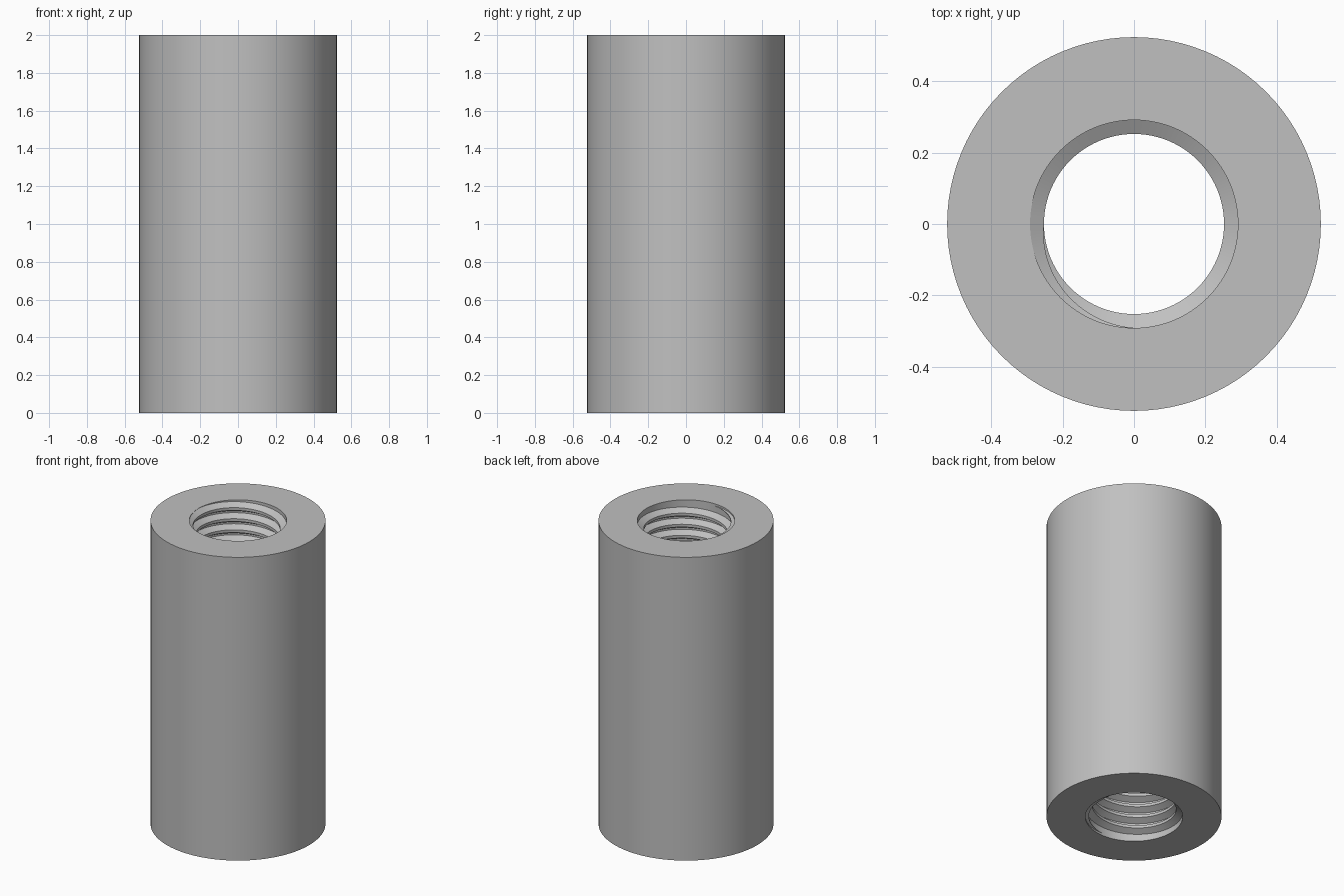
import bpy, bmesh, math

cube = bpy.data.objects.get("Cube")
if cube:
    bpy.data.objects.remove(cube, do_unlink=True)

HEIGHT, OUTER, BORE, CREST = 2.0, 0.523, 0.291, 0.252
SEGMENTS, TURNS = 96, 27
END_GAP = 0.0137                      # thread centre line to each end face
PITCH = (HEIGHT - 2 * END_GAP) / TURNS

steel = bpy.data.materials.new("plain grey metal")
steel.use_nodes = True
grey = (0.53, 0.53, 0.53, 1.0)
steel.diffuse_color = grey
steel.node_tree.nodes["Principled BSDF"].inputs["Base Color"].default_value = grey


def sweep(name, rings, closed):
    """Skin a list of four-point rings into one object."""
    bm = bmesh.new()
    loops = [[bm.verts.new(p) for p in ring] for ring in rings]
    pairs = list(zip(loops, loops[1:]))
    if closed:
        pairs.append((loops[-1], loops[0]))
    for a, b in pairs:
        for i in range(4):
            j = (i + 1) % 4
            bm.faces.new((a[i], a[j], b[j], b[i]))
    if not closed:
        bm.faces.new(loops[0])
        bm.faces.new(loops[-1])
    bmesh.ops.recalc_face_normals(bm, faces=bm.faces)
    mesh = bpy.data.meshes.new(name)
    bm.to_mesh(mesh)
    bm.free()
    mesh.materials.append(steel)
    obj = bpy.data.objects.new(name, mesh)
    bpy.context.collection.objects.link(obj)
    bpy.ops.object.select_all(action='DESELECT')
    obj.select_set(True)
    bpy.context.view_layer.objects.active = obj
    bpy.ops.object.shade_smooth_by_angle(angle=math.radians(30))
    return obj


def section(angle, profile):
    return [(r * math.cos(angle), r * math.sin(angle), z) for r, z in profile]


# Plain tube with a straight bore
wall = [(BORE, 0), (OUTER, 0), (OUTER, HEIGHT), (BORE, HEIGHT)]
sweep("sleeve_body",
      [section(math.tau * i / SEGMENTS, wall) for i in range(SEGMENTS)], True)

# Right-handed internal thread, fading out over a quarter turn at both ends
steps = SEGMENTS * TURNS
fade = SEGMENTS // 4
thread = []
for i in range(steps + 1):
    size = max(0.01, min(1, i / fade, (steps - i) / fade))
    z = END_GAP + PITCH * i / SEGMENTS
    root, tip = size * PITCH * 7 / 16, size * PITCH / 8
    inner = BORE - size * (BORE - CREST)
    buried = BORE + 0.002
    profile = [(buried, z - root), (inner, z - tip),
               (inner, z + tip), (buried, z + root)]
    thread.append(section(math.tau * i / SEGMENTS - math.pi / 2, profile))
sweep("internal_thread", thread, False)
